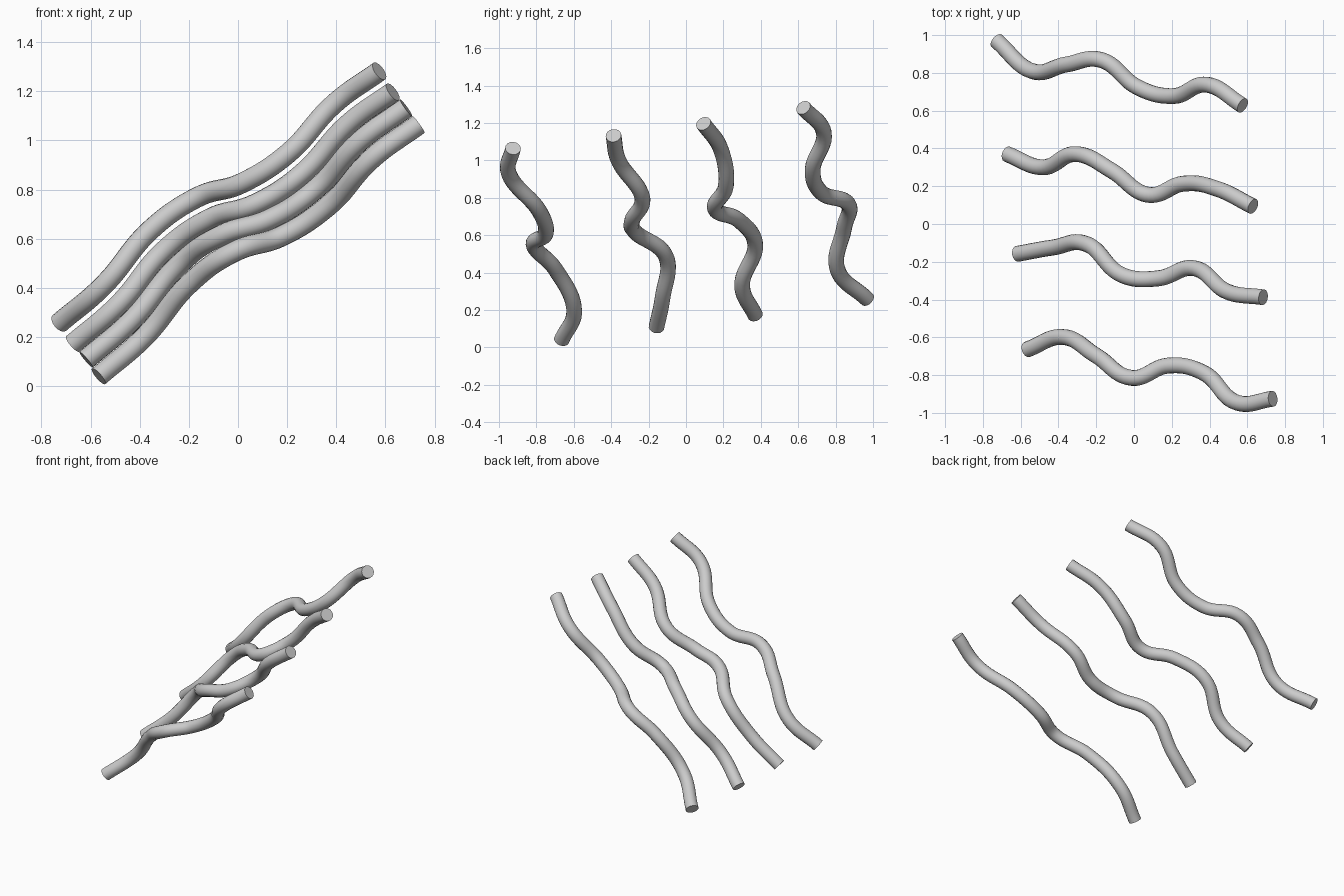
import bpy

if "Cube" in bpy.data.objects:
    bpy.data.objects.remove(bpy.data.objects["Cube"])

RADIUS = 0.042
STEP = 0.186
# Shared climbing profile (height gained at each control point)
RISE = [0, 0.16, 0.38, 0.51, 0.57, 0.69, 0.89, 1.025]

# Each wavy rod: start x, start z, sideways (y) positions along its length
RODS = [
    (-0.567, 0.04, [-0.665, -0.598, -0.70, -0.815, -0.75, -0.785, -0.947, -0.925]),
    (-0.618, 0.108, [-0.158, -0.125, -0.108, -0.272, -0.288, -0.233, -0.36, -0.388]),
    (-0.672, 0.172, [0.37, 0.30, 0.37, 0.28, 0.155, 0.213, 0.185, 0.093]),
    (-0.727, 0.257, [0.97, 0.81, 0.845, 0.867, 0.725, 0.677, 0.737, 0.627]),
]


def wavy_rod(name, x0, z0, ys):
    cu = bpy.data.curves.new(name, 'CURVE')
    cu.dimensions = '3D'
    cu.bevel_depth = RADIUS
    cu.bevel_resolution = 6
    cu.resolution_u = 10
    cu.use_fill_caps = True
    sp = cu.splines.new('BEZIER')
    sp.bezier_points.add(len(ys) - 1)
    for i, (p, y) in enumerate(zip(sp.bezier_points, ys)):
        p.co = (x0 + STEP * i, y, z0 + RISE[i])
        p.handle_left_type = p.handle_right_type = 'AUTO'
    ob = bpy.data.objects.new(name, cu)
    bpy.context.collection.objects.link(ob)
    bpy.ops.object.select_all(action='DESELECT')
    ob.select_set(True)
    bpy.context.view_layer.objects.active = ob
    bpy.ops.object.convert(target='MESH')
    bpy.ops.object.shade_smooth_by_angle()


for n, rod in enumerate(RODS, 1):
    wavy_rod(f"wavy_rod_{n}", *rod)
